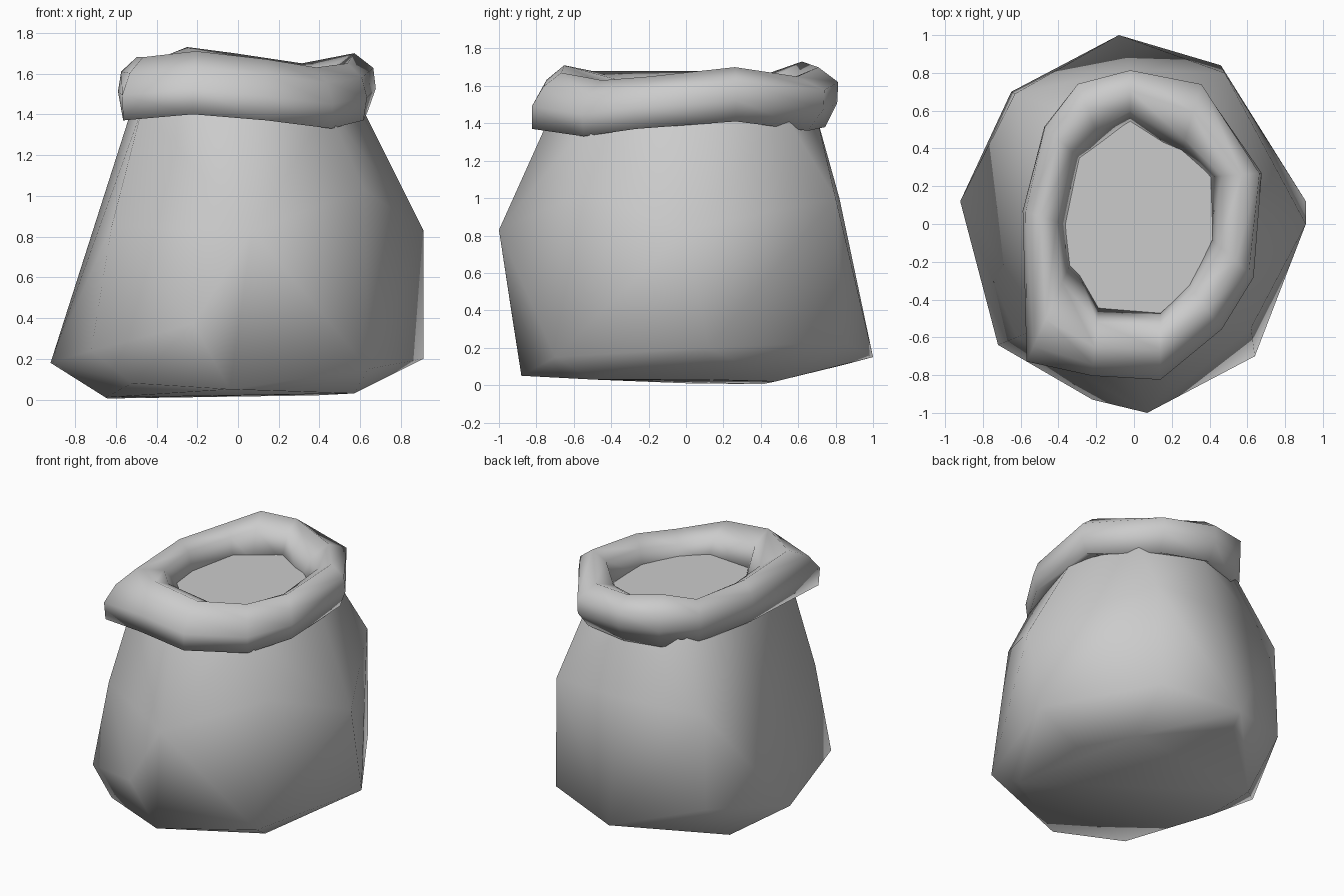
import bpy
import bmesh
from mathutils import Vector

old_cube = bpy.data.objects.get("Cube")
if old_cube:
    bpy.data.objects.remove(old_cube, do_unlink=True)

# One plain cloth colour
cloth = bpy.data.materials.new("grey_cloth")
cloth.use_nodes = True
cloth.diffuse_color = (0.6, 0.6, 0.6, 1)
cloth.node_tree.nodes["Principled BSDF"].inputs["Base Color"].default_value = cloth.diffuse_color


def finish(name, bm, smooth=True):
    """Turn a bmesh into a named cloth part."""
    bmesh.ops.recalc_face_normals(bm, faces=bm.faces)
    for face in bm.faces:
        face.smooth = smooth
    mesh = bpy.data.meshes.new(name)
    bm.to_mesh(mesh)
    bm.free()
    mesh.materials.append(cloth)
    bpy.context.collection.objects.link(bpy.data.objects.new(name, mesh))


# Sack body: a taut skin stretched over eight-sided rings, counter-clockwise from the left
base = [(.57, .1, .03), (.38, .48, .02), (-.14, .85, .11), (-.64, .41, .005),
        (-.65, 0, .01), (-.52, -.71, .08), (-.04, -.88, .05), (.57, -.5, .03)]
bulge = [(.91, .12, .2), (.46, .84, .23), (-.08, 1, .15), (-.65, .7, .3),
         (-.92, .12, .18), (-.72, -.64, .24), (-.22, -.93, .37), (.64, -.7, .15)]
belly = [(.91, 0, .83), (.48, .8, 1), (-.02, .82, 1), (-.63, .69, .97),
         (-.7, .1, .85), (-.62, -.6, .85), (.07, -1, .83), (.62, -.55, 1.03)]
neck = [(.61, .08), (.42, .54), (0, .7), (-.39, .6),
        (-.52, .05), (-.47, -.54), (0, -.73), (.44, -.5)]
neck_height = 1.43

body = bmesh.new()
for point in base + bulge + belly + [(x, y, neck_height) for x, y in neck]:
    body.verts.new(point)
hull = bmesh.ops.convex_hull(body, input=body.verts[:])
spare = [v for v in hull["geom_interior"] if isinstance(v, bmesh.types.BMVert)]
bmesh.ops.delete(body, geom=spare, context='VERTS')
# Open the mouth of the sack
mouth = [f for f in body.faces if all(v.co.z > neck_height - .01 for v in f.verts)]
bmesh.ops.delete(body, geom=mouth, context='FACES')
finish("sack_body", body)

# Rolled rim: outer edge, inner edge, and (bottom, top) height at each station
stations = [
    ((-.02, .82), (-.02, .55), (1.38, 1.7)),
    ((.36, .75), (.25, .38), (1.36, 1.65)),
    ((.68, .27), (.42, .25), (1.41, 1.7)),
    ((.63, -.28), (.41, -.08), (1.37, 1.65)),
    ((.46, -.55), (.28, -.31), (1.33, 1.63)),
    ((.14, -.81), (.14, -.47), (1.37, 1.67)),
    ((-.22, -.79), (-.19, -.46), (1.4, 1.71)),
    ((-.56, -.71), (-.34, -.22), (1.37, 1.68)),
    ((-.59, .07), (-.37, 0), (1.4, 1.68)),
    ((-.48, .52), (-.29, .35), (1.38, 1.67)),
    ((-.3, .75), (-.18, .44), (1.37, 1.73)),
]
# Roll cross-section: fraction from inner to outer edge, fraction of height
section = [(.55, .08), (.88, 0), (1, .4), (.92, .75), (.58, 1), (.18, .8), (-.08, .25)]


def rim_point(station, across, up):
    outer, inner, (low, high) = station
    # The outer side leans out at the back and in at the front
    if across > .7:
        across += .35 * outer[1] * (up - .55)
    flat = Vector(inner).lerp(Vector(outer), across)
    return (flat.x, flat.y, low + (high - low) * up)


rim = bmesh.new()
rolls = [[rim.verts.new(rim_point(station, *corner)) for corner in section]
         for station in stations]
for s, roll in enumerate(rolls):
    following = rolls[(s + 1) % len(rolls)]
    for i in range(len(section)):
        j = (i + 1) % len(section)
        rim.faces.new((roll[i], roll[j], following[j], following[i]))
finish("rolled_rim", rim)

# Contents: a level surface tucked inside the roll
contents = bmesh.new()
contents.faces.new([contents.verts.new(rim_point(station, .2, 0)[:2] + (1.5,))
                    for station in reversed(stations)])
contents.normal_update()
if contents.faces[:][0].normal.z < 0:
    bmesh.ops.reverse_faces(contents, faces=contents.faces)
finish("sack_contents", contents, smooth=False)
